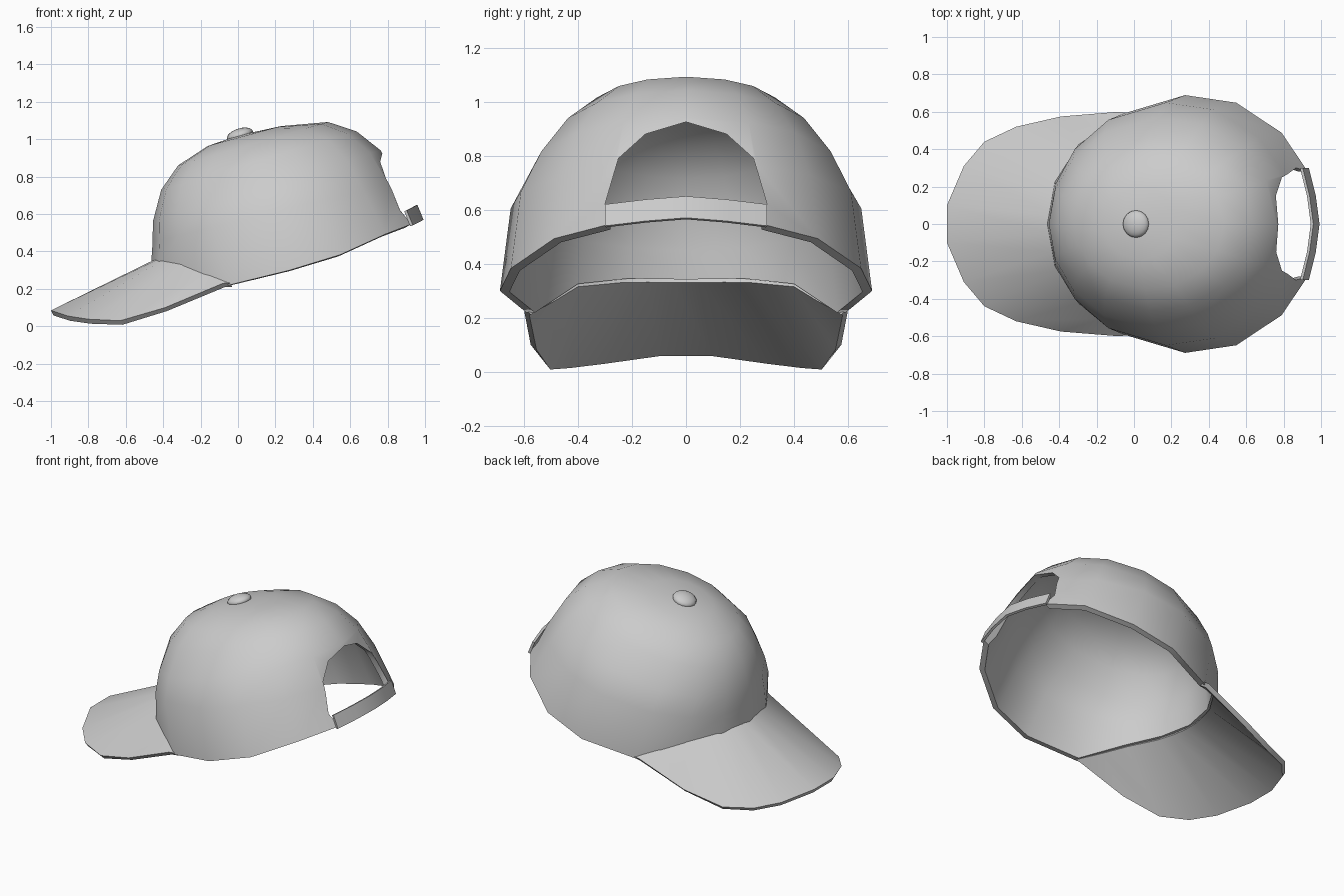
import bpy, math

if "Cube" in bpy.data.objects:
    bpy.data.objects.remove(bpy.data.objects["Cube"])

TILT = math.radians(18)
CT, ST = math.cos(TILT), math.sin(TILT)
POLE_Z = 1.02


def world(u, y, w):
    """Crown space (pole at origin, tilted back) to world space."""
    return (u * CT - w * ST, y, POLE_Z + u * ST + w * CT)


def make(name, verts, faces):
    me = bpy.data.meshes.new(name)
    me.from_pydata(verts, [], faces)
    ob = bpy.data.objects.new(name, me)
    bpy.context.collection.objects.link(ob)
    return ob


def activate(ob):
    bpy.ops.object.select_all(action='DESELECT')
    ob.select_set(True)
    bpy.context.view_layer.objects.active = ob


def solidify(ob, thickness):
    m = ob.modifiers.new("thickness", 'SOLIDIFY')
    m.thickness, m.offset, m.use_even_offset = thickness, -1, True
    activate(ob)
    bpy.ops.object.modifier_apply(modifier=m.name)


def smooth(ob, angle):
    activate(ob)
    bpy.ops.object.shade_smooth_by_angle(angle=math.radians(angle))


def loft(name, rows, thickness):
    """Open strip of quads between equally long rows of points."""
    n = len(rows[0])
    faces = [(r * n + i, r * n + i + 1, (r + 1) * n + i + 1, (r + 1) * n + i)
             for r in range(len(rows) - 1) for i in range(n - 1)]
    ob = make(name, [p for row in rows for p in row], faces)
    solidify(ob, thickness)
    return ob


def mirrored(half):
    """Half path ordered centre to +y side -> full path from -y to +y."""
    return [(x, -y, z) for x, y, z in reversed(half)] + [p for p in half if p[1] > 0 or p[1] < 0]


# Crown: elliptical rings in a tilted frame, closed at the pole
half_angles = [0, 24, 45, 70, 93, 121, 142, 161, 180]
rim_w = [-.735, -.737, -.745, -.775, -.77, -.745, -.57, -.51, -.50]
angles = half_angles + [360 - a for a in half_angles[-2:0:-1]]
rim_w = rim_w + rim_w[-2:0:-1]
# front u, back u, half width, front w, back w
rings = [(-.65, .80, .69, None, None),
         (-.61, .745, .65, -.40, -.50),
         (-.575, .70, .57, -.297, -.31),
         (-.48, .61, .465, -.149, -.175),
         (-.354, .48, .35, -.053, -.08),
         (-.169, .234, .19, -.003, -.023)]
verts, n = [], len(angles)
for uf, ub, hw, wf, wb in rings:
    for a, rw in zip(angles, rim_w):
        c, s = math.cos(math.radians(a)), math.sin(math.radians(a))
        w = rw if wf is None else wf + (wb - wf) * (c + 1) / 2
        verts.append(world((uf + ub) / 2 + (ub - uf) / 2 * c, hw * s, w))
verts.append(world(0, 0, 0))
faces = [(r * n + i, r * n + (i + 1) % n, (r + 1) * n + (i + 1) % n, (r + 1) * n + i)
         for r in range(len(rings) - 1) for i in range(n)]
top = (len(rings) - 1) * n
faces += [(top + i, top + (i + 1) % n, len(verts) - 1) for i in range(n)]
crown = make("crown", verts, faces)
solidify(crown, .035)

# Arched opening at the back of the crown
arch = [(-.28, .3), (.28, .3), (.28, .545), (.30, .62), (.25, .79), (.15, .88),
        (0, .925), (-.15, .88), (-.25, .79), (-.30, .62), (-.28, .545)]
k = len(arch)
cutter = make("opening_cutter",
              [(.5, y, z) for y, z in arch] + [(1.3, y, z) for y, z in arch],
              [tuple(range(k))[::-1], tuple(range(k, 2 * k))]
              + [(i, (i + 1) % k, k + (i + 1) % k, k + i) for i in range(k)])
cutter.hide_render = True
cut = crown.modifiers.new("opening", 'BOOLEAN')
cut.operation, cut.solver, cut.object = 'DIFFERENCE', 'EXACT', cutter
activate(crown)
bpy.ops.object.modifier_apply(modifier=cut.name)
bpy.data.objects.remove(cutter)
smooth(crown, 40)

# Brim: curved sheet from the crown's front rim to the outer edge
inner = mirrored([(-.445, .05, .357), (-.43, .15, .357), (-.40, .25, .354),
                  (-.29, .42, .335), (-.17, .505, .283), (-.04, .595, .232)])
outer = mirrored([(-1.0, .10, .085), (-.91, .31, .055), (-.80, .44, .038),
                  (-.63, .52, .03), (-.39, .575, .10), (-.08, .60, .23)])
brim = loft("brim", [inner, outer], .03)
smooth(brim, 40)

# Strap closing the bottom of the opening
strap_low = [(.935, -.30, .54), (.972, -.15, .558), (.992, 0, .57),
             (.972, .15, .558), (.935, .30, .54)]
strap_high = [(x - .033, y, z + .08) for x, y, z in strap_low]
strap = loft("back_strap", [strap_low, strap_high], .015)
smooth(strap, 40)

# Button on the pole
bpy.ops.mesh.primitive_uv_sphere_add(segments=16, ring_count=10, radius=1,
                                     location=(.01, 0, 1.022), rotation=(0, -TILT, 0))
button = bpy.context.object
button.name = "top_button"
button.scale = (.073, .073, .036)
smooth(button, 40)
